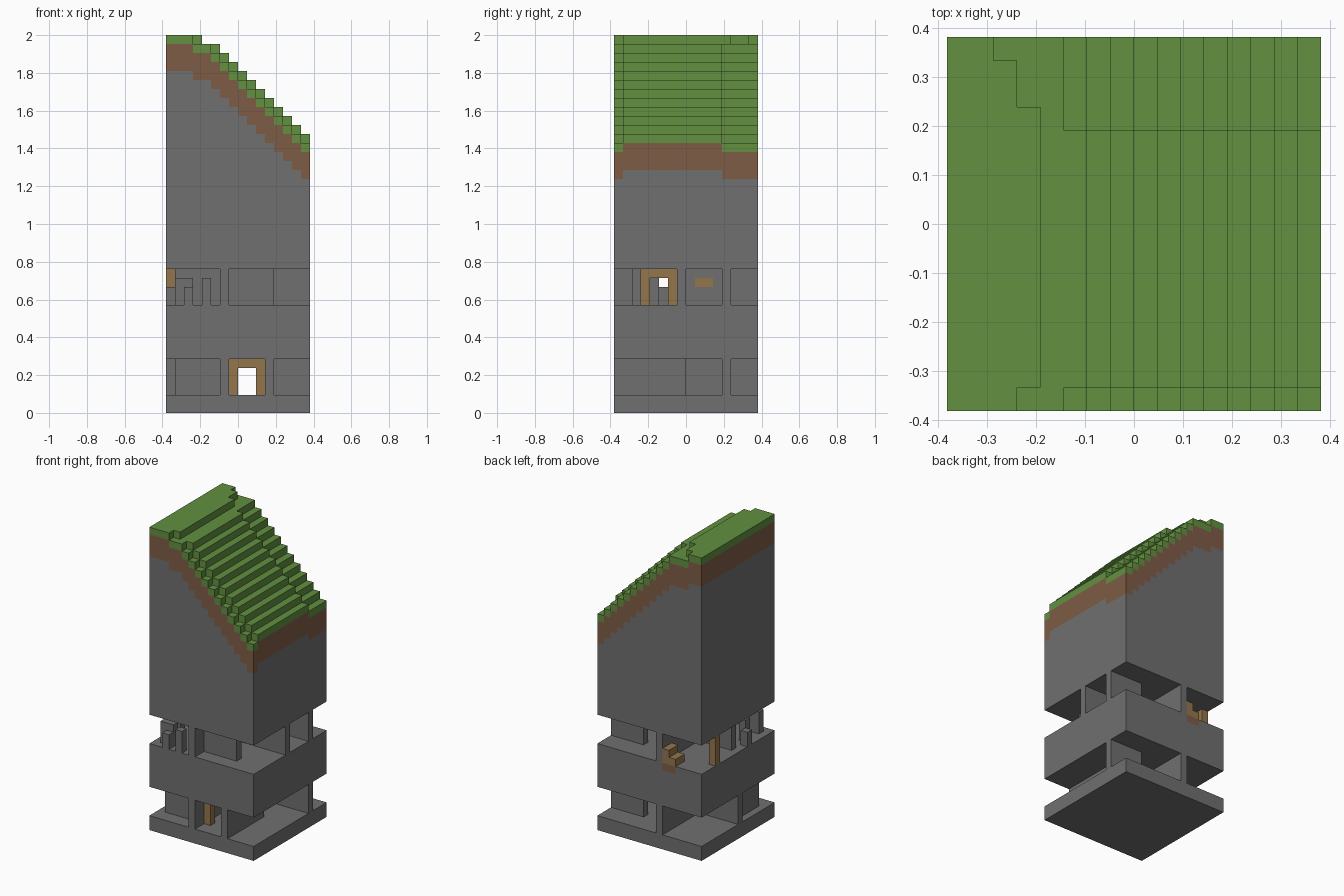
import bpy
import bmesh
from mathutils import Vector

old = bpy.data.objects.get("Cube")
if old:
    bpy.data.objects.remove(old, do_unlink=True)

N = 16              # blocks along each side
UNIT = 2 / 42       # block size


def material(name, colour):
    m = bpy.data.materials.new(name)
    m.use_nodes = True
    m.diffuse_color = (*colour, 1)
    bsdf = m.node_tree.nodes["Principled BSDF"]
    bsdf.inputs["Base Color"].default_value = (*colour, 1)
    bsdf.inputs["Roughness"].default_value = 0.9
    return m


GRASS = material("grass green", (0.122, 0.279, 0.051))
SOIL = material("soil brown", (0.209, 0.107, 0.061))
STONE = material("stone grey", (0.162, 0.162, 0.162))
WOOD = material("wood tan", (0.296, 0.181, 0.073))

cells = {}          # block position -> part name
part_material = {}


def fill(part, mat, x, y, z):
    """Fill a box of blocks, given as (start, end) ranges."""
    part_material[part] = mat
    for i in range(*x):
        for j in range(*y):
            for k in range(*z):
                cells[i, j, k] = part


# Floors
fill("base_floor", STONE, (0, N), (0, N), (0, 2))
fill("middle_floor", STONE, (0, N), (0, N), (6, 12))


# Hillside: a plateau that steps down toward +x, slightly lower along both edges
def ground_height(i, j):
    middle = 1 <= j < 12
    plateau = 4 if 1 <= j <= 12 else 2 if j == 15 else 3
    if i < plateau:
        return 42
    return min(41, (46 if middle else 45) - i)


for i in range(N):
    for j in range(N):
        h = ground_height(i, j)
        column = (i, i + 1), (j, j + 1)
        fill("hill_stone", STONE, *column, (16, h - 4))
        fill("hill_soil", SOIL, *column, (h - 4, h - 1))
        fill("hill_grass", GRASS, *column, (h - 1, h))

# Walls shared by both storeys
for part, z in (("lower_walls", (2, 6)), ("upper_walls", (12, 16))):
    fill(part, STONE, (6, 7), (0, 3), z)
    fill(part, STONE, (6, 7), (7, N), z)
    fill(part, STONE, (11, N), (12, 13), z)

# Lower storey: closed room, side pier and passage wall
low = (2, 6)
fill("lower_walls", STONE, (1, 7), (2, 8), low)
fill("lower_walls", STONE, (0, 1), (7, 8), low)
fill("lower_walls", STONE, (11, 12), (0, 8), low)

# Lower door frame
for i in (7, 10):
    fill("lower_door_frame", WOOD, (i, i + 1), (2, 3), low)
fill("lower_door_frame", WOOD, (7, 11), (2, 3), (5, 6))

# Upper storey: passage walls
high = (12, 16)
fill("upper_walls", STONE, (7, 12), (2, 3), high)
fill("upper_walls", STONE, (1, N), (7, 8), high)

# Upper door frame, wall beam and corner post
for j in (3, 6):
    fill("upper_door_frame", WOOD, (6, 7), (j, j + 1), high)
fill("upper_door_frame", WOOD, (6, 7), (3, 7), (15, 16))
fill("wall_beam", WOOD, (6, 7), (9, 11), (14, 15))
fill("corner_post", WOOD, (0, 1), (12, 13), high)

# Broken pillars around the open room
for i, j, tall in ((2, 0, 2), (4, 0, 3), (2, 1, 3), (1, 1, 3),
                   (1, 4, 3), (0, 5, 2)):
    fill("broken_pillars", STONE, (i, i + 1), (j, j + 1), (12, 12 + tall))

# Stepped wooden bench on a soil patch
fill("soil_patch", SOIL, (4, 6), (14, 16), (11, 12))
fill("bench", WOOD, (5, 6), (14, 16), (12, 14))
fill("bench", WOOD, (4, 5), (14, 16), (12, 13))


def corner(p):
    return (p - Vector((N / 2, N / 2, 0))) * UNIT


def build(part):
    """Make one object from the exposed block faces of a part."""
    bm = bmesh.new()
    for cell, owner in cells.items():
        if owner != part:
            continue
        centre = Vector(cell) + Vector((0.5, 0.5, 0.5))
        for axis in range(3):
            for side in (-1, 1):
                n = Vector((0, 0, 0))
                n[axis] = side
                if tuple(c + int(d) for c, d in zip(cell, n)) in cells:
                    continue
                u = Vector((0, 0, 0))
                u[(axis + 1) % 3] = 0.5
                v = n.cross(u)
                mid = centre + n / 2
                ring = (mid - u - v, mid + u - v, mid + u + v, mid - u + v)
                bm.faces.new([bm.verts.new(corner(p)) for p in ring])
    bmesh.ops.remove_doubles(bm, verts=bm.verts, dist=UNIT / 100)
    bmesh.ops.dissolve_limit(bm, angle_limit=0.02, verts=bm.verts, edges=bm.edges)
    mesh = bpy.data.meshes.new(part)
    bm.to_mesh(mesh)
    bm.free()
    mesh.materials.append(part_material[part])
    bpy.context.scene.collection.objects.link(bpy.data.objects.new(part, mesh))


for part in part_material:
    build(part)
